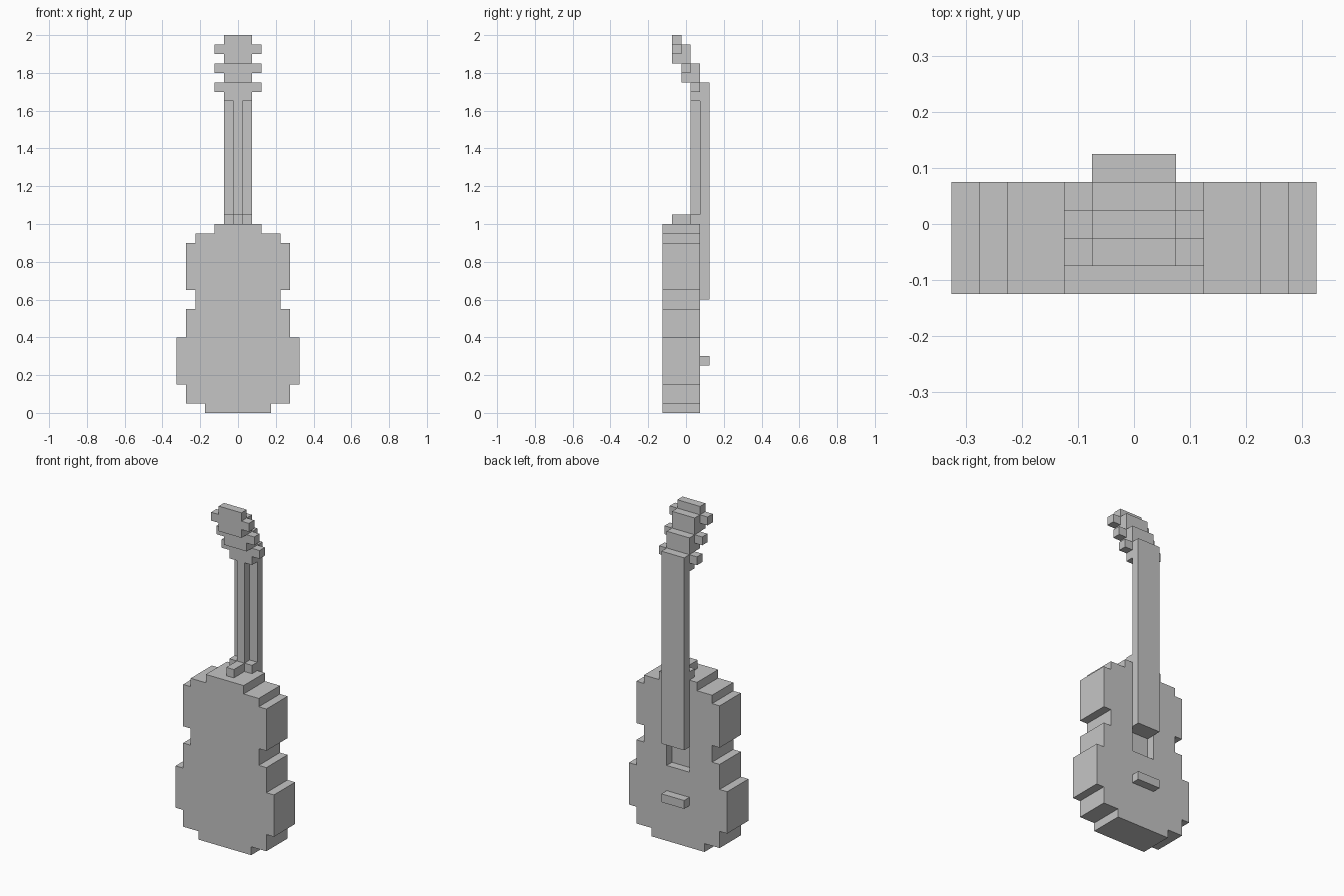
import bpy
import bmesh

cube = bpy.data.objects.get("Cube")
if cube:
    bpy.data.objects.remove(cube, do_unlink=True)

U = 0.05                      # one block
FRONT, BACK = -0.125, 0.075   # body depth
GREY = (0.56, 0.56, 0.56, 1)

grey = bpy.data.materials.new("light_grey")
grey.use_nodes = True
grey.diffuse_color = GREY
grey.node_tree.nodes["Principled BSDF"].inputs["Base Color"].default_value = GREY


def finish(name, bm):
    bmesh.ops.recalc_face_normals(bm, faces=bm.faces[:])
    mesh = bpy.data.meshes.new(name)
    bm.to_mesh(mesh)
    bm.free()
    mesh.materials.append(grey)
    obj = bpy.data.objects.new(name, mesh)
    bpy.context.collection.objects.link(obj)
    return obj


def box(name, x, y, z):
    """Box from (low, high) ranges on each axis."""
    bm = bmesh.new()
    bmesh.ops.create_cube(bm, size=1)
    for v in bm.verts:
        for i, (lo, hi) in enumerate((x, y, z)):
            v.co[i] = hi if v.co[i] > 0 else lo
    return finish(name, bm)


def centred(name, half, y, z):
    return box(name, (-half, half), y, z)


# Body: stepped outline given as (top height, half width), extruded in depth
steps = [(0.05, 0.175), (0.15, 0.275), (0.4, 0.325), (0.55, 0.275),
         (0.65, 0.225), (0.9, 0.275), (0.95, 0.225), (1.0, 0.125)]
side, low = [], 0
for top, half in steps:
    side += [(half, low), (half, top)]
    low = top
outline = side + [(-x, z) for x, z in reversed(side)]
bm = bmesh.new()
face = bm.faces.new([bm.verts.new((x, FRONT, z)) for x, z in outline])
new = bmesh.ops.extrude_face_region(bm, geom=[face])["geom"]
bmesh.ops.translate(bm, vec=(0, BACK - FRONT, 0),
                    verts=[g for g in new if isinstance(g, bmesh.types.BMVert)])
body = finish("body", bm)

# Sound hole: one block deep pocket below the end of the neck
cutter = centred("sound_hole_cutter", 0.075, (BACK - U, BACK + U), (0.45, 0.6))
cutter.hide_render = True
cut = body.modifiers.new("sound_hole", 'BOOLEAN')
cut.operation = 'DIFFERENCE'
cut.solver = 'EXACT'
cut.object = cutter
bpy.context.view_layer.objects.active = body
bpy.ops.object.modifier_apply(modifier=cut.name)
bpy.data.objects.remove(cutter, do_unlink=True)

# Bridge and neck
centred("bridge", 0.075, (BACK, BACK + U), (0.25, 0.3))
centred("fingerboard", 0.075, (BACK, BACK + U), (0.6, 1.75))
centred("neck_ridge", 0.025, (BACK - U, BACK), (1.05, 1.65))
centred("neck_foot", 0.075, (BACK - U, BACK), (1.0, 1.05))
centred("neck_heel", 0.025, (-0.075, BACK - U), (1.0, 1.05))

# Headstock steps leaning away from the fingerboard, each with a pair of pegs
for i, (low, top) in enumerate([(1.65, 1.85), (1.75, 1.95), (1.85, 2.0)]):
    depth = (BACK - (i + 1) * U, BACK - i * U)
    centred(f"headstock_step_{i + 1}", 0.075, depth, (low, top))
    for word, x in (("left", (0.075, 0.125)), ("right", (-0.125, -0.075))):
        box(f"tuning_peg_{word}_{i + 1}", x, depth, (low + U, low + 2 * U))
